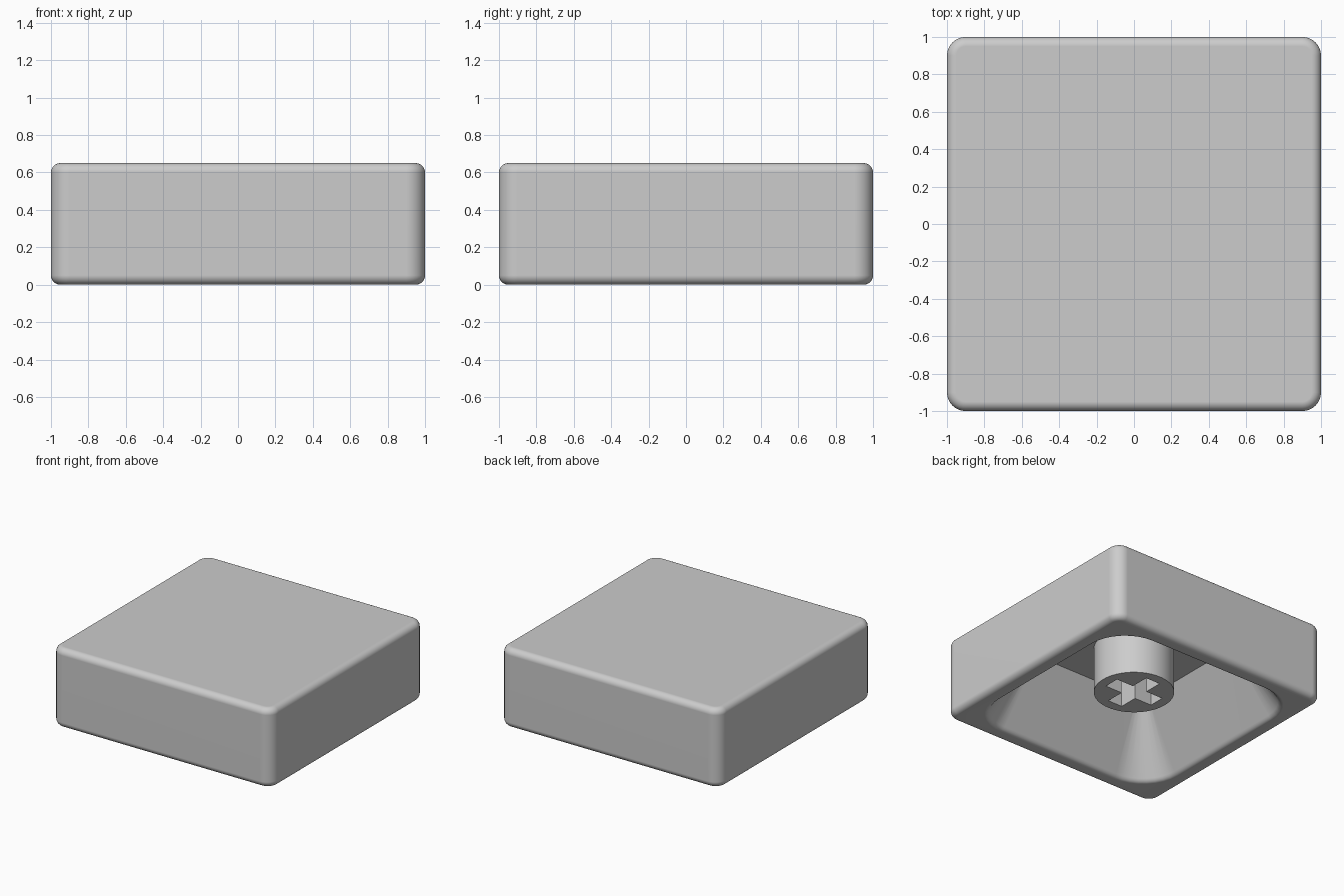
import bpy
import bmesh
from math import sin, cos, pi

cube = bpy.data.objects.get("Cube")
if cube:
    bpy.data.objects.remove(cube, do_unlink=True)

HEIGHT = 0.65      # overall height
CEILING = 0.525    # top of the hollow
FILLET = 0.05      # rounding of top and bottom edges
CORNER = 0.1       # rounding of upright edges
STEPS = 8

grey = bpy.data.materials.new("mid_grey_plastic")
grey.use_nodes = True
grey.diffuse_color = (0.605, 0.605, 0.605, 1)
grey.node_tree.nodes["Principled BSDF"].inputs["Base Color"].default_value = (0.605, 0.605, 0.605, 1)


def rounded_square(bm, half, radius, z):
    """Ring of vertices around a square with rounded corners."""
    ring = []
    for corner, (sx, sy) in enumerate(((1, 1), (-1, 1), (-1, -1), (1, -1))):
        for i in range(STEPS + 1):
            a = (corner + i / STEPS) * pi / 2
            ring.append(bm.verts.new((sx * (half - radius) + radius * cos(a),
                                      sy * (half - radius) + radius * sin(a), z)))
    return ring


def finish(bm, name):
    bmesh.ops.recalc_face_normals(bm, faces=bm.faces)
    mesh = bpy.data.meshes.new(name)
    bm.to_mesh(mesh)
    bm.free()
    mesh.materials.append(grey)
    obj = bpy.data.objects.new(name, mesh)
    bpy.context.collection.objects.link(obj)
    bpy.ops.object.select_all(action='DESELECT')
    obj.select_set(True)
    bpy.context.view_layer.objects.active = obj
    bpy.ops.object.shade_smooth_by_angle(angle=pi / 6)
    weighted = obj.modifiers.new("weighted_normals", 'WEIGHTED_NORMAL')
    weighted.keep_sharp = True
    return obj


# Hollow: straight tapered wall, softened where it meets the rim
ceiling = (0.55, 0.07, CEILING)
rim = (0.868, 0.32, 0)
wall_end = [r + (c - r) * 0.05 for r, c in zip(rim, ceiling)]
rim_end = (rim[0] + 0.025, rim[1] + 0.025, 0)
profile = [ceiling]
for i in range(5):
    t = i / 4
    profile.append([(1 - t) ** 2 * w + 2 * t * (1 - t) * r + t * t * e
                    for w, r, e in zip(wall_end, rim, rim_end)])

# Outside: rounded bottom edge, mirrored for the top edge
outside = []
for i in range(STEPS + 1):
    a = i / STEPS * pi / 2
    inset = FILLET * (1 - sin(a))
    outside.append((1 - inset, CORNER - inset, FILLET * (1 - cos(a))))
profile += outside + [(half, r, HEIGHT - z) for half, r, z in reversed(outside)]

# Cap shell: loft from the hollow's ceiling, round the rim and up the outside
bm = bmesh.new()
rings = [rounded_square(bm, *p) for p in profile]
for low, high in zip(rings, rings[1:]):
    for i in range(len(low)):
        j = (i + 1) % len(low)
        bm.faces.new((low[i], low[j], high[j], high[i]))
bm.faces.new(rings[0])
bm.faces.new(rings[-1])
finish(bm, "cap_shell")

# Stem: round post with a cross-shaped socket, extruded up to the ceiling
STEM_BOTTOM, STEM_RADIUS = 0.15, 0.3
ARM, WIDTH = 0.22, 0.065
circle = [(STEM_RADIUS * cos(i * pi / 32), STEM_RADIUS * sin(i * pi / 32)) for i in range(64)]
cross = []
arm = [(ARM, -WIDTH), (ARM, WIDTH), (WIDTH, WIDTH)]
for turn in range(4):
    cross += arm
    arm = [(-y, x) for x, y in arm]

bm = bmesh.new()
for outline in (circle, cross):
    loop = [bm.verts.new((x, y, STEM_BOTTOM)) for x, y in outline]
    for i, v in enumerate(loop):
        bm.edges.new((v, loop[(i + 1) % len(loop)]))
bmesh.ops.triangle_fill(bm, edges=bm.edges[:], use_beauty=True)
extruded = bmesh.ops.extrude_face_region(bm, geom=bm.faces[:], use_keep_orig=True)
top = [g for g in extruded["geom"] if isinstance(g, bmesh.types.BMVert)]
bmesh.ops.translate(bm, verts=top, vec=(0, 0, CEILING - STEM_BOTTOM))
finish(bm, "stem")
